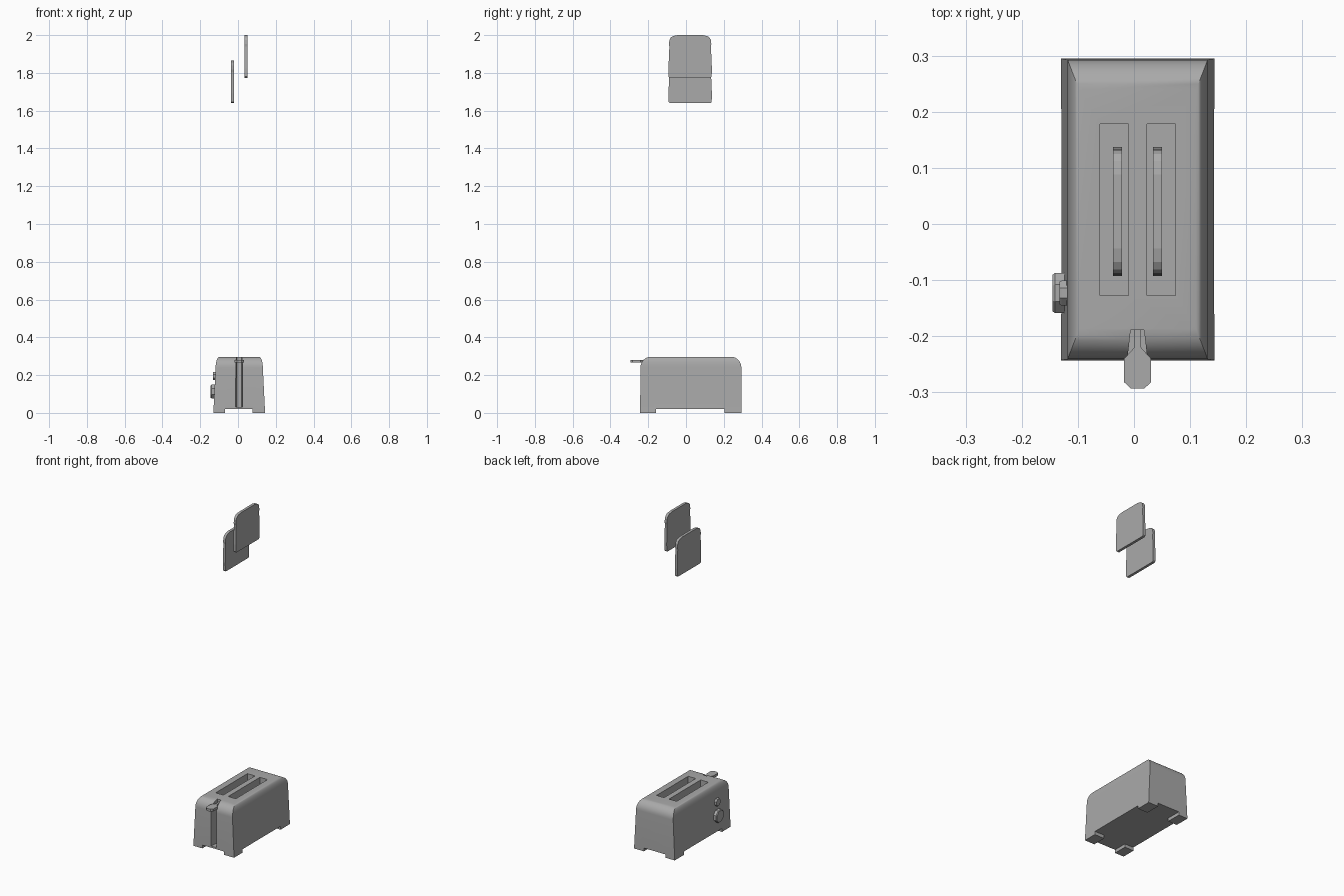
import bpy, bmesh, math
from mathutils import Matrix, Vector

cube = bpy.data.objects.get("Cube")
if cube:
    bpy.data.objects.remove(cube, do_unlink=True)

grey = bpy.data.materials.new("plain grey")
grey.use_nodes = True
colour = (0.4, 0.4, 0.4, 1)
grey.diffuse_color = colour
grey.node_tree.nodes["Principled BSDF"].inputs["Base Color"].default_value = colour

CX, CY = 0.0065, 0.026          # centre of the body
TOP, SHOULDER = 0.297, 0.24


def add_object(name, bm):
    bmesh.ops.recalc_face_normals(bm, faces=bm.faces)
    mesh = bpy.data.meshes.new(name)
    bm.to_mesh(mesh)
    bm.free()
    mesh.materials.append(grey)
    ob = bpy.data.objects.new(name, mesh)
    bpy.context.collection.objects.link(ob)
    return ob


def loft(name, rings):
    """Skin a stack of closed rings that have equal point counts."""
    bm = bmesh.new()
    rows = [[bm.verts.new(p) for p in ring] for ring in rings]
    n = len(rows[0])
    for a, b in zip(rows, rows[1:]):
        for i in range(n):
            j = (i + 1) % n
            bm.faces.new((a[i], a[j], b[j], b[i]))
    bm.faces.new(rows[0])
    bm.faces.new(rows[-1])
    return add_object(name, bm)


def box(name, lo, hi):
    def ring(z):
        return [(lo[0], lo[1], z), (hi[0], lo[1], z), (hi[0], hi[1], z), (lo[0], hi[1], z)]
    return loft(name, [ring(lo[2]), ring(hi[2])])


def smooth(ob, angle):
    bpy.ops.object.select_all(action='DESELECT')
    ob.select_set(True)
    bpy.context.view_layer.objects.active = ob
    bpy.ops.object.shade_smooth_by_angle(angle=math.radians(angle))


def cut(ob, cutter):
    cutter.hide_render = True
    cutter.hide_set(True)
    mod = ob.modifiers.new(cutter.name, 'BOOLEAN')
    mod.operation = 'DIFFERENCE'
    mod.solver = 'EXACT'
    mod.object = cutter
    bpy.context.view_layer.objects.active = ob
    bpy.ops.object.modifier_apply(modifier=mod.name)
    bpy.data.objects.remove(cutter, do_unlink=True)


# Body: tapered box with a rounded shoulder
def body_ring(hx, hy, z):
    return [(CX + sx * hx, CY + sy * hy, z) for sx, sy in ((-1, -1), (1, -1), (1, 1), (-1, 1))]


rings = [body_ring(0.137, 0.269, 0), body_ring(0.125, 0.267, SHOULDER)]
for k in range(1, 9):
    t = k / 8 * math.pi / 2
    inset = 1 - math.cos(t)
    rings.append(body_ring(0.125 - 0.021 * inset, 0.267 - 0.054 * inset,
                           SHOULDER + (TOP - SHOULDER) * math.sin(t)))
body = loft("body", rings)

# Gaps below the body leave four corner feet
cut(body, box("gap_lengthwise", (-0.07, -1, -0.1), (0.077, 1, 0.02)))
cut(body, box("gap_crosswise", (-1, -0.16, -0.1), (1, 0.205, 0.02)))

# Bread slots
for name, x0 in (("right_slot", -0.061), ("left_slot", 0.023)):
    cut(body, box(name, (x0, -0.127, 0.07), (x0 + 0.051, 0.178, 0.4)))

# Lever channel with slanted walls
channel = [(-0.014, -0.26), (0.026, -0.26), (0.018, -0.189), (-0.006, -0.189)]
cut(body, loft("lever_channel", [[(x, y, z) for x, y in channel] for z in (0.03, 0.4)]))
smooth(body, 25)

# Lever: thin stem with a wide paddle
half = [(0.006, -0.185), (0.006, -0.22), (0.024, -0.24), (0.024, -0.282), (0.012, -0.293)]
outline = [(CX + x, y) for x, y in half] + [(CX - x, y) for x, y in reversed(half)]
loft("lever", [[(x, y, z) for x, y in outline] for z in (0.266, 0.281)])


# Controls on the right side
def control(name, radius, z, x_out, sides):
    def ring(x, r):
        return [(x, -0.123 + r * math.cos(a), z + r * math.sin(a))
                for a in ((i + 0.5) * math.tau / sides for i in range(sides))]
    return loft(name, [ring(-0.11, radius), ring(x_out + 0.004, radius), ring(x_out, radius * 0.9)])


control("dial", 0.039, 0.113, -0.145, 8)
control("button", 0.024, 0.195, -0.133, 8)

# Bread slices in the air above the slots
slice_half = [(0.108, 0), (0.114, 0.006), (0.115, 0.05), (0.110, 0.165), (0.112, 0.178),
              (0.110, 0.2), (0.103, 0.213), (0.09, 0.221), (0.066, 0.226)]
slice_outline = slice_half + [(-y, z) for y, z in reversed(slice_half)]
for name, x, base in (("right_bread_slice", -0.029, 1.64), ("left_bread_slice", 0.042, 1.774)):
    loft(name, [[(x + side * 0.008, 0.022 + y, base + z) for y, z in slice_outline]
                for side in (-1, 1)])
